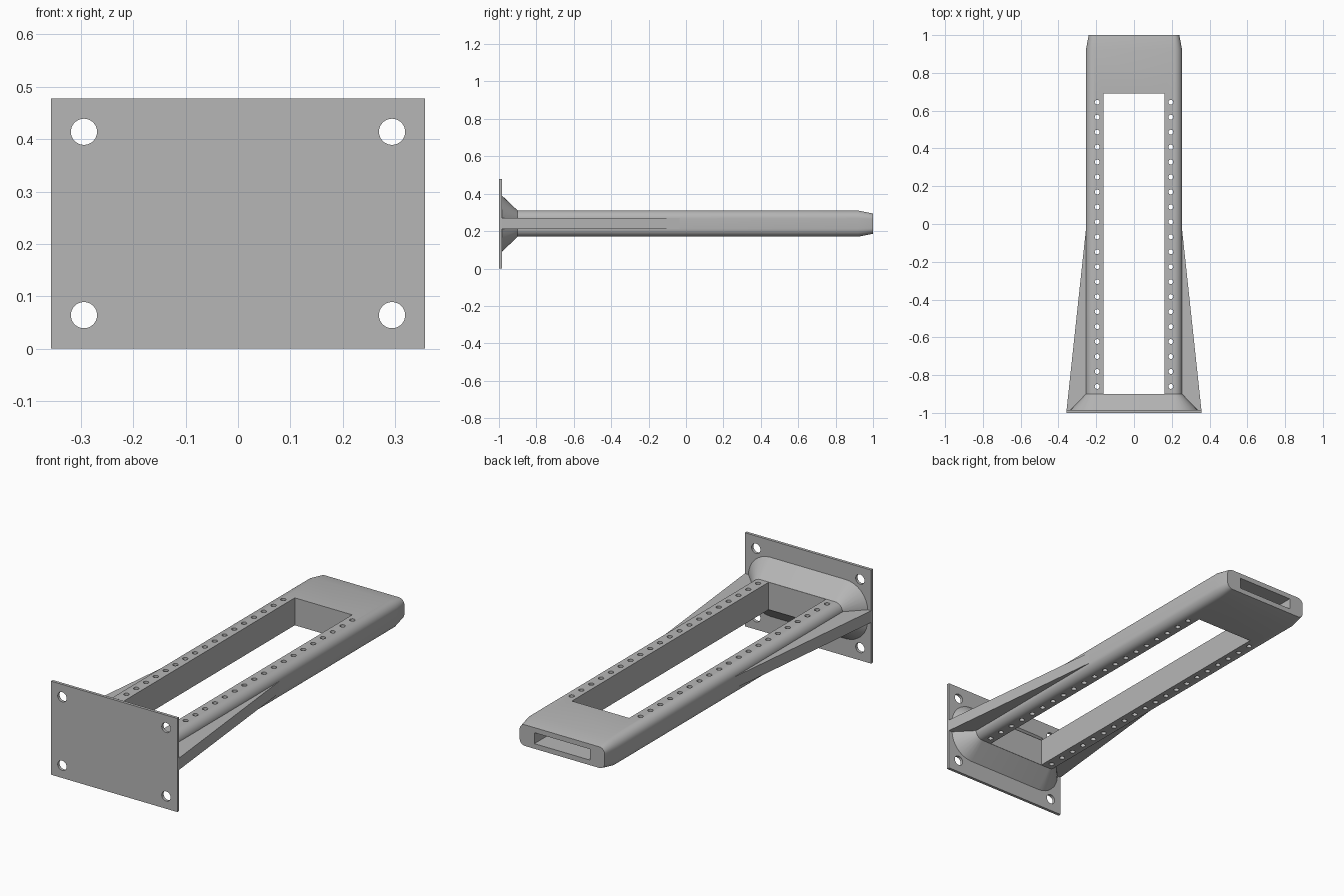
import bpy, bmesh
from math import sin, cos, pi, radians
from mathutils import Matrix

cube = bpy.data.objects.get("Cube")
if cube:
    bpy.data.objects.remove(cube, do_unlink=True)

steel = bpy.data.materials.new("grey_steel")
steel.use_nodes = True
steel.diffuse_color = (0.47, 0.47, 0.47, 1)
steel.node_tree.nodes["Principled BSDF"].inputs["Base Color"].default_value = (0.47, 0.47, 0.47, 1)

MID = 0.24  # height of the beam's centre line


def finish(name, bm):
    bmesh.ops.recalc_face_normals(bm, faces=bm.faces)
    mesh = bpy.data.meshes.new(name)
    bm.to_mesh(mesh)
    bm.free()
    mesh.materials.append(steel)
    obj = bpy.data.objects.new(name, mesh)
    bpy.context.collection.objects.link(obj)
    return obj


def add_box(bm, x, y, z):
    size = [b - a for a, b in (x, y, z)]
    centre = [(a + b) / 2 for a, b in (x, y, z)]
    bmesh.ops.create_cube(bm, size=1, matrix=Matrix.Translation(centre) @ Matrix.Diagonal((*size, 1)))


def add_rod(bm, centre, radius, length, rotation, sides):
    bmesh.ops.create_cone(bm, cap_ends=True, segments=sides, radius1=radius, radius2=radius,
                          depth=length, matrix=Matrix.Translation(centre) @ rotation)


def cut(obj, bm):
    cutter = finish("cutter", bm)
    cutter.hide_render = True
    mod = obj.modifiers.new("cut", 'BOOLEAN')
    mod.operation = 'DIFFERENCE'
    mod.solver = 'EXACT'
    mod.object = cutter
    activate(obj)
    bpy.ops.object.modifier_apply(modifier=mod.name)
    bpy.data.objects.remove(cutter, do_unlink=True)


def activate(obj):
    bpy.ops.object.select_all(action='DESELECT')
    obj.select_set(True)
    bpy.context.view_layer.objects.active = obj


def smooth(obj):
    activate(obj)
    bpy.ops.object.shade_smooth_by_angle(angle=radians(25))


def rounded_ring(bm, y, half_w, half_h, radius, steps=8):
    ring = []
    for q, (sx, sz) in enumerate(((1, 1), (-1, 1), (-1, -1), (1, -1))):
        for i in range(steps + 1):
            a = (q + i / steps) * pi / 2
            ring.append(bm.verts.new((sx * (half_w - radius) + radius * cos(a), y,
                                      MID + sz * (half_h - radius) + radius * sin(a))))
    return ring


# mounting plate with four bolt holes
bm = bmesh.new()
add_box(bm, (-0.357, 0.357), (-1, -0.985), (0, 0.478))
plate = finish("mounting_plate", bm)
bm = bmesh.new()
for x in (-0.294, 0.294):
    for z in (0.064, 0.414):
        add_rod(bm, (x, -0.99, z), 0.025, 0.1, Matrix.Rotation(pi / 2, 4, 'X'), 32)
cut(plate, bm)
smooth(plate)

# beam: flared foot, straight rounded body, tapered tip
bm = bmesh.new()
rings = [rounded_ring(bm, *r) for r in ((-0.986, 0.338, 0.152, 0.125), (-0.9, 0.255, 0.07, 0.043),
                                        (0.92, 0.255, 0.07, 0.043), (1, 0.24, 0.054, 0.03))]
for a, b in zip(rings, rings[1:]):
    for i in range(len(a)):
        j = (i + 1) % len(a)
        bm.faces.new((a[i], a[j], b[j], b[i]))
bm.faces.new(rings[0])
bm.faces.new(rings[-1])
beam = finish("beam", bm)

# long window and the slot in the tip
bm = bmesh.new()
add_box(bm, (-0.162, 0.162), (-0.899, 0.69), (0, 0.5))
add_box(bm, (-0.157, 0.157), (0.75, 1.1), (MID - 0.028, MID + 0.028))
cut(beam, bm)

# rows of peg holes through both rails
bm = bmesh.new()
for x in (-0.195, 0.195):
    for i in range(20):
        add_rod(bm, (x, -0.86 + i * 0.0792, MID), 0.013, 0.3, Matrix.Identity(4), 16)
cut(beam, bm)
smooth(beam)

# tapering side gussets
for side, name in ((1, "left_gusset"), (-1, "right_gusset")):
    bm = bmesh.new()
    outline = ((0.23, -0.986), (0.357, -0.986), (0.23, 0.2))
    base = bm.faces.new([bm.verts.new((side * x, y, MID - 0.03)) for x, y in outline])
    top = bmesh.ops.extrude_face_region(bm, geom=[base])["geom"]
    bmesh.ops.translate(bm, vec=(0, 0, 0.06), verts=[v for v in top if isinstance(v, bmesh.types.BMVert)])
    finish(name, bm)
